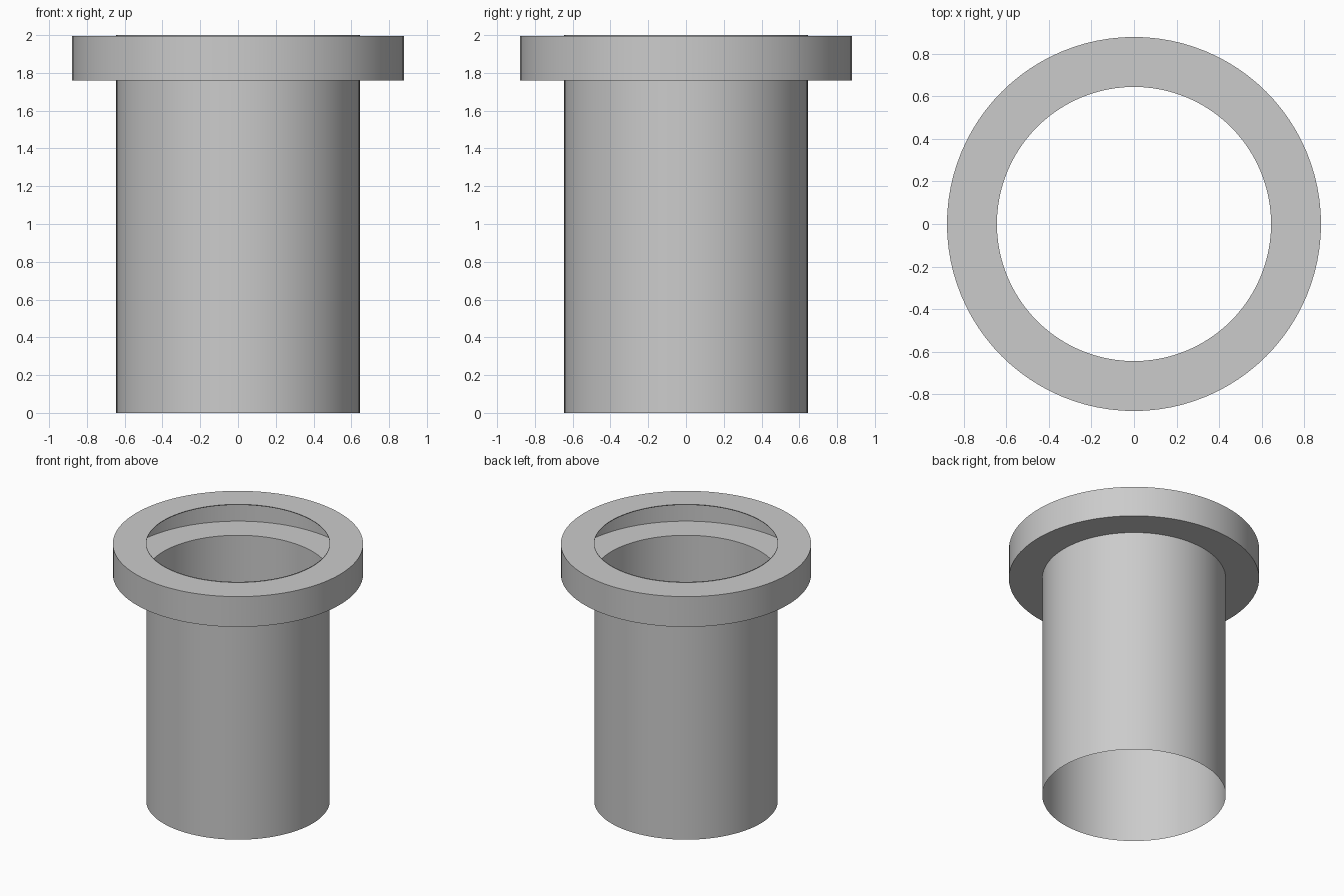
import bpy
import bmesh
from math import cos, sin, tau, radians

cube = bpy.data.objects.get("Cube")
if cube:
    bpy.data.objects.remove(cube, do_unlink=True)

SEGMENTS = 96
TUBE_R, FLANGE_R = 0.645, 0.88
FLANGE_BOTTOM, FLANGE_TOP, LIP_TOP = 1.76, 1.995, 2.0

grey = bpy.data.materials.new("plain grey")
grey.use_nodes = True
colour = (0.6, 0.6, 0.6, 1)
grey.diffuse_color = colour
grey.node_tree.nodes["Principled BSDF"].inputs["Base Color"].default_value = colour


def lathe(name, profile):
    """Turn an open (radius, height) profile about z into a thin sheet."""
    bm = bmesh.new()
    rings = [[bm.verts.new((r * cos(tau * i / SEGMENTS), r * sin(tau * i / SEGMENTS), z))
              for i in range(SEGMENTS)] for r, z in profile]
    for low, high in zip(rings, rings[1:]):
        for i in range(SEGMENTS):
            j = (i + 1) % SEGMENTS
            bm.faces.new((low[i], low[j], high[j], high[i]))
    mesh = bpy.data.meshes.new(name)
    bm.to_mesh(mesh)
    bm.free()
    mesh.materials.append(grey)
    obj = bpy.data.objects.new(name, mesh)
    bpy.context.collection.objects.link(obj)
    bpy.ops.object.select_all(action='DESELECT')
    obj.select_set(True)
    bpy.context.view_layer.objects.active = obj
    bpy.ops.object.shade_smooth_by_angle(angle=radians(30))
    return obj


# Open-ended thin tube
lathe("tube", [(TUBE_R, 0), (TUBE_R, FLANGE_BOTTOM)])

# Hollow flange, open towards the bore
lathe("flange", [(TUBE_R, FLANGE_BOTTOM), (FLANGE_R, FLANGE_BOTTOM),
                 (FLANGE_R, FLANGE_TOP), (TUBE_R, FLANGE_TOP)])

# Fine raised lip around the opening
lathe("rim_lip", [(TUBE_R, FLANGE_TOP), (TUBE_R, LIP_TOP)])
